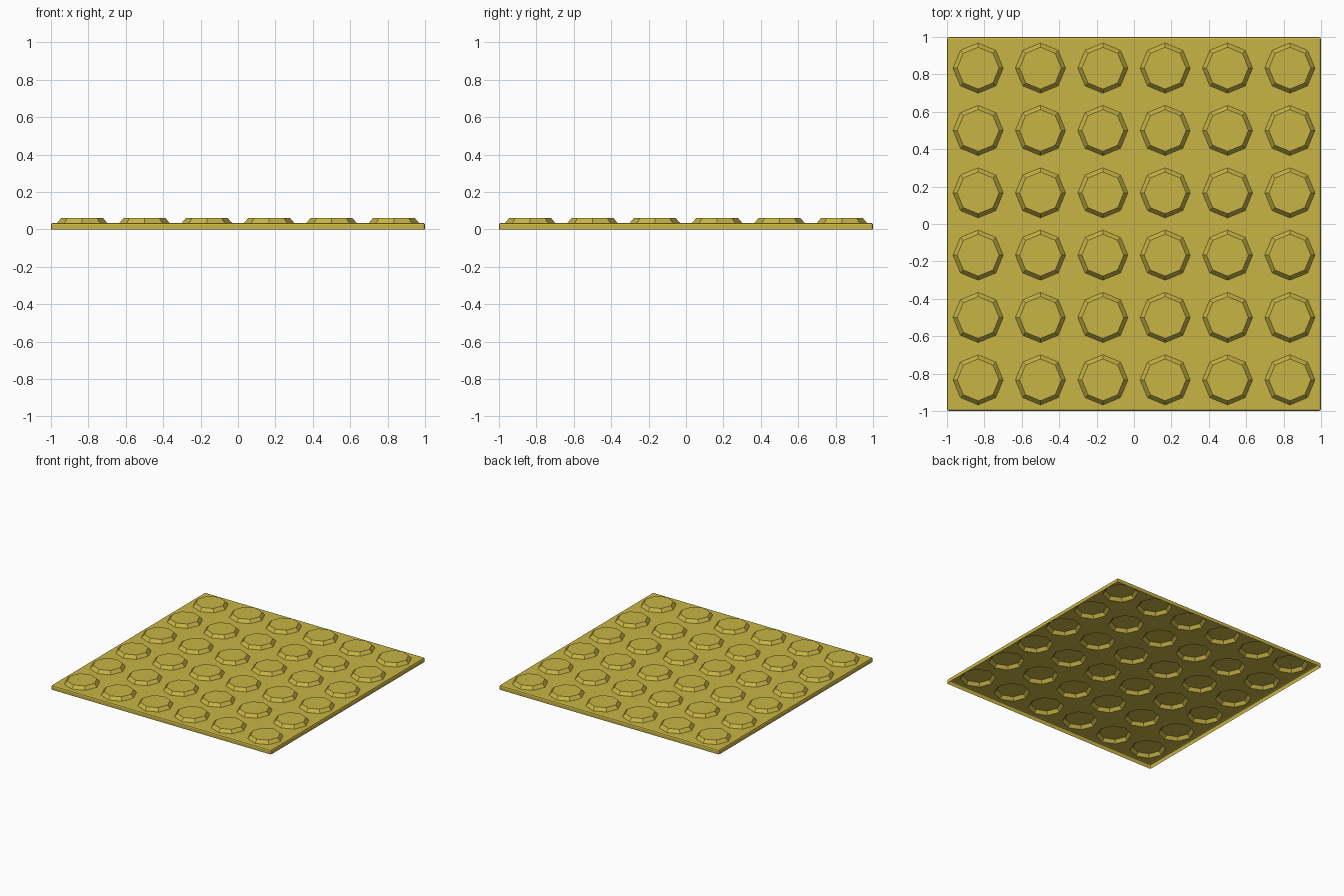
import bpy, bmesh, math

if "Cube" in bpy.data.objects:
    bpy.data.objects.remove(bpy.data.objects["Cube"])

N = 6                      # bumps per side
PITCH = 2 / N
TOP, BEV = 0.035, 0.011    # sheet height, edge rounding
LIM = 1 - BEV
RINGS = [(0.134, TOP), (0.112, 0.061)]   # bump radius, height

bm = bmesh.new()

# Open-bottomed skirt with bevelled top and corner edges
bmesh.ops.create_cube(bm, size=2)
for v in bm.verts:
    v.co.z = TOP if v.co.z > 0 else 0
bm.normal_update()
bmesh.ops.delete(bm, geom=[f for f in bm.faces if f.normal.z < -0.9], context='FACES_ONLY')
edges = [e for e in bm.edges if max(v.co.z for v in e.verts) > 0.01]
bmesh.ops.bevel(bm, geom=edges, offset=BEV, segments=2, profile=0.5, affect='EDGES')
bm.normal_update()
bmesh.ops.delete(bm, geom=[f for f in bm.faces if f.normal.z > 0.999], context='FACES_ONLY')


def clamp(a):
    return max(-LIM, min(LIM, a))


def bump_cell(cx, cy):
    """Square of sheet pressed up into an octagonal stud, hollow underneath."""
    h = PITCH / 2
    rings = [[bm.verts.new((cx + r * math.cos(k * math.pi / 4),
                            cy + r * math.sin(k * math.pi / 4), z)) for k in range(8)]
             for r, z in RINGS]
    border = []
    for k in range(8):
        c, s = math.cos(k * math.pi / 4), math.sin(k * math.pi / 4)
        border.append(bm.verts.new((clamp(cx + h * round(c)), clamp(cy + h * round(s)), TOP)))
    loops = [border] + rings
    for lo, hi in zip(loops, loops[1:]):
        for k in range(8):
            j = (k + 1) % 8
            bm.faces.new((lo[k], lo[j], hi[j], hi[k]))
    bm.faces.new(rings[-1])


for i in range(N):
    for j in range(N):
        bump_cell((i + 0.5) * PITCH - 1, (j + 0.5) * PITCH - 1)

bmesh.ops.remove_doubles(bm, verts=bm.verts, dist=0.0005)
# Merge the flat sheet pieces into larger faces
bmesh.ops.dissolve_limit(bm, angle_limit=math.radians(1), verts=bm.verts, edges=bm.edges)
bmesh.ops.triangulate(bm, faces=[f for f in bm.faces if len(f.verts) > 8])

mesh = bpy.data.meshes.new("tactile_paving_tile")
bm.to_mesh(mesh)
bm.free()
tile = bpy.data.objects.new("tactile_paving_tile", mesh)
bpy.context.collection.objects.link(tile)

mat = bpy.data.materials.new("yellow")
mat.diffuse_color = (0.58, 0.46, 0.06, 1)
mat.use_nodes = True
mat.node_tree.nodes["Principled BSDF"].inputs["Base Color"].default_value = mat.diffuse_color
mesh.materials.append(mat)
